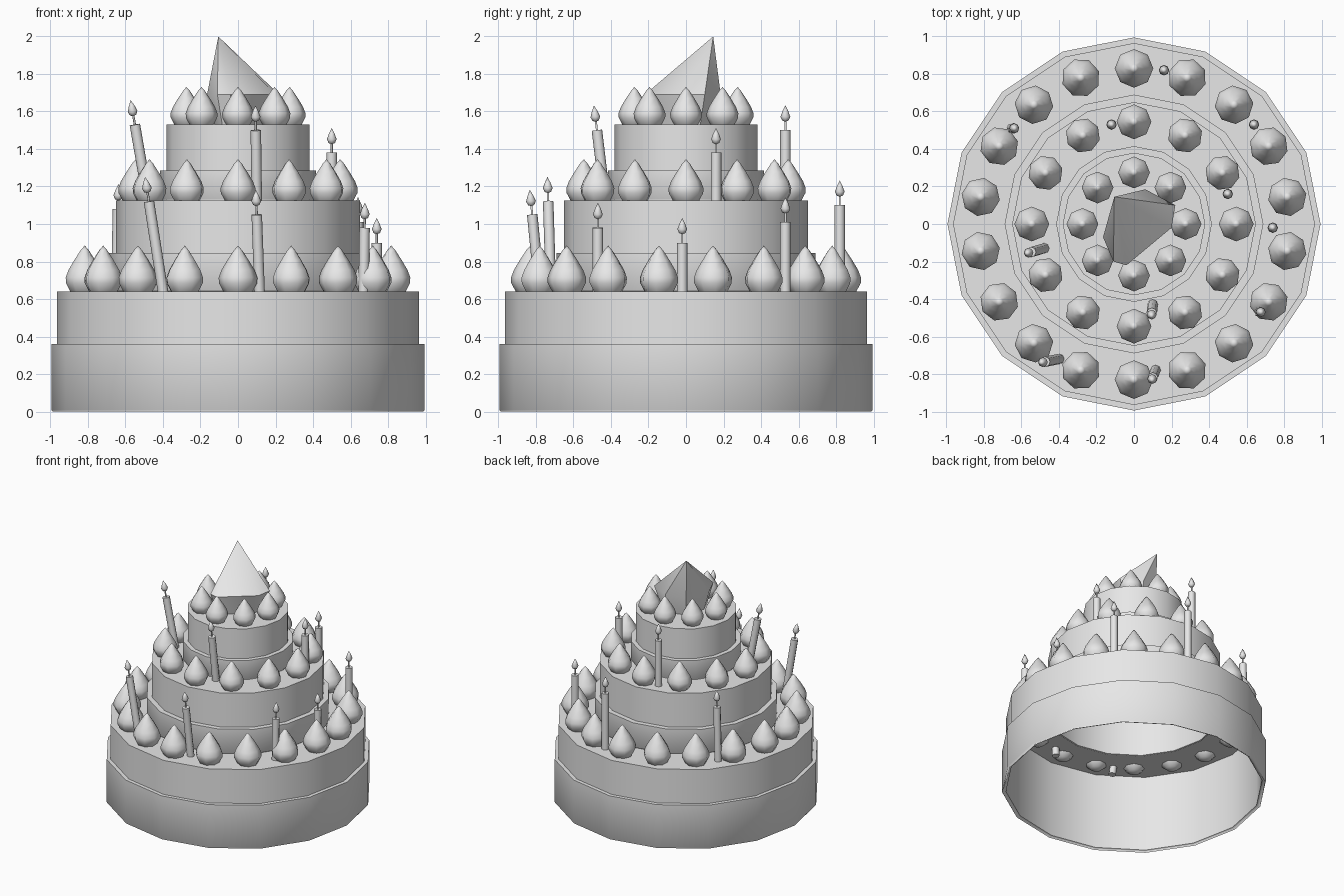
import bpy, bmesh, math
from mathutils import Vector

old = bpy.data.objects.get("Cube")
if old:
    bpy.data.objects.remove(old)

mat = bpy.data.materials.new("plain_grey")
mat.use_nodes = True
GREY = (0.8, 0.8, 0.8, 1)
mat.diffuse_color = GREY
mat.node_tree.nodes["Principled BSDF"].inputs["Base Color"].default_value = GREY


def finish(name, bm, smooth=True):
    mesh = bpy.data.meshes.new(name)
    for f in bm.faces:
        f.smooth = smooth
    bm.to_mesh(mesh)
    bm.free()
    mesh.materials.append(mat)
    obj = bpy.data.objects.new(name, mesh)
    bpy.context.collection.objects.link(obj)
    return obj


def lathe(bm, profile, sides, origin=(0, 0, 0), axis=(0, 0, 1), turn=0.0):
    """Revolve (radius, height) points about an axis; zero radius makes a pole."""
    spin = Vector((0, 0, 1)).rotation_difference(Vector(axis))
    rings = []
    for r, z in profile:
        count = sides if r > 0 else 1
        rings.append([bm.verts.new(Vector(origin) + spin @ Vector((
            r * math.cos(turn + math.tau * i / sides),
            r * math.sin(turn + math.tau * i / sides), z))) for i in range(count)])
    for a, b in zip(rings, rings[1:]):
        for i in range(sides):
            j = (i + 1) % sides
            quad = [a[i % len(a)], a[j % len(a)], b[j % len(b)], b[i % len(b)]]
            bm.faces.new(list(dict.fromkeys(quad)))


# Tiers: base z, ledge z, top z, band radius, wall radius, hole radius in the top
TIERS = [("bottom", 0.0, 0.36, 0.64, 0.995, 0.965, 0.65),
         ("middle", 0.64, 0.845, 1.125, 0.69, 0.65, 0.385),
         ("top", 1.125, 1.285, 1.53, 0.415, 0.38, 0)]
for name, z0, z1, z2, band, wall, hole in TIERS:
    bm = bmesh.new()
    # Separate strips keep the rims crisp; the band rolls into its underside
    for strip in ([(wall, z0 + 0.01), (band - 0.006, z0), (band, z0 + 0.008), (band, z1)],
                  [(band, z1), (wall, z1)],
                  [(wall, z0 + 0.01), (wall, z2)],
                  [(wall, z2), (hole, z2)]):
        lathe(bm, strip, 16)
    finish(name + "_tier", bm)

# Rings of pointed cream drops, sunk slightly into each tier
DROP = [(0, -0.045), (0.045, -0.03), (0.078, 0), (0.102, 0.045), (0.103, 0.075),
        (0.088, 0.115), (0.055, 0.17), (0.022, 0.22), (0, 0.245)]
for name, count, radius, z, size in (("bottom", 18, 0.83, 0.64, 1.0),
                                     ("middle", 12, 0.545, 1.125, 0.9),
                                     ("top", 8, 0.275, 1.53, 0.82)):
    bm = bmesh.new()
    for i in range(count):
        a = math.pi / 2 + math.tau * i / count
        lathe(bm, [(r * size, h * size) for r, h in DROP], 8,
              (radius * math.cos(a), radius * math.sin(a), z), turn=a)
    finish(name + "_cream_drops", bm)

# Candles: foot on the tier and top of the wax
CANDLES = [((0.16, 0.82, 0.64), (0.16, 0.82, 1.1)),
           ((-0.12, 0.53, 1.125), (-0.12, 0.53, 1.5)),
           ((0.64, 0.53, 0.64), (0.64, 0.53, 1.01)),
           ((-0.65, 0.51, 0.64), (-0.64, 0.51, 1.08)),
           ((0.5, 0.16, 1.125), (0.5, 0.16, 1.38)),
           ((0.74, -0.02, 0.64), (0.74, -0.02, 0.9)),
           ((0.67, -0.47, 0.64), (0.675, -0.47, 0.98)),
           ((0.115, -0.78, 0.64), (0.1, -0.82, 1.05)),
           ((-0.4, -0.72, 0.64), (-0.475, -0.735, 1.12)),
           ((-0.48, -0.13, 1.125), (-0.55, -0.15, 1.53)),
           ((0.1, -0.43, 1.125), (0.095, -0.475, 1.5))]
for n, (foot, tip) in enumerate(CANDLES, 1):
    axis = (Vector(tip) - Vector(foot)).normalized()
    length = (Vector(tip) - Vector(foot)).length
    bm = bmesh.new()
    lathe(bm, [(0, -0.07), (0.028, -0.07)], 8, foot, axis)
    lathe(bm, [(0.028, -0.07), (0.028, length)], 8, foot, axis)
    lathe(bm, [(0.028, length), (0, length)], 8, foot, axis)
    lathe(bm, [(0.006, 0), (0.006, 0.06)], 6, tip, axis)
    lathe(bm, [(0, 0.045), (0.017, 0.052), (0.026, 0.072), (0.016, 0.1), (0, 0.133)],
          8, tip, axis)
    finish(f"candle_{n}", bm)

# Leaning pointed topper: a hull of its tip, shoulder ring and narrower foot
SHOULDER = [(-0.165, -0.07), (-0.11, -0.2), (-0.04, -0.22), (0.2, -0.02),
            (0.22, 0.1), (0.06, 0.185), (-0.1, 0.14)]
bm = bmesh.new()
bm.verts.new((-0.105, 0.145, 2.0))
for x, y in SHOULDER:
    bm.verts.new((x, y, 1.69))
    bm.verts.new((x * 0.75, y * 0.75, 1.52))
bmesh.ops.convex_hull(bm, input=bm.verts)
topper = finish("leaning_topper", bm)

# Consistent normals, and crisp corners on the topper
for obj in bpy.context.collection.objects:
    if obj.type == 'MESH' and obj.data.materials and obj.data.materials[0] == mat:
        bm = bmesh.new()
        bm.from_mesh(obj.data)
        bmesh.ops.recalc_face_normals(bm, faces=bm.faces)
        if "tier" in obj.name:
            # Open strips: turn every face away from the axis, or up
            for f in bm.faces:
                c = f.calc_center_median()
                out = Vector((c.x, c.y, 0)).normalized()
                if abs(f.normal.z) > 0.95:
                    wrong = f.normal.z < 0 and c.z > obj.data.vertices[0].co.z + 0.05
                else:
                    wrong = f.normal.dot(out) < 0
                if wrong:
                    f.normal_flip()
        bm.to_mesh(obj.data)
        bm.free()
bpy.ops.object.select_all(action='DESELECT')
topper.select_set(True)
bpy.context.view_layer.objects.active = topper
bpy.ops.object.shade_smooth_by_angle(angle=math.radians(40))
